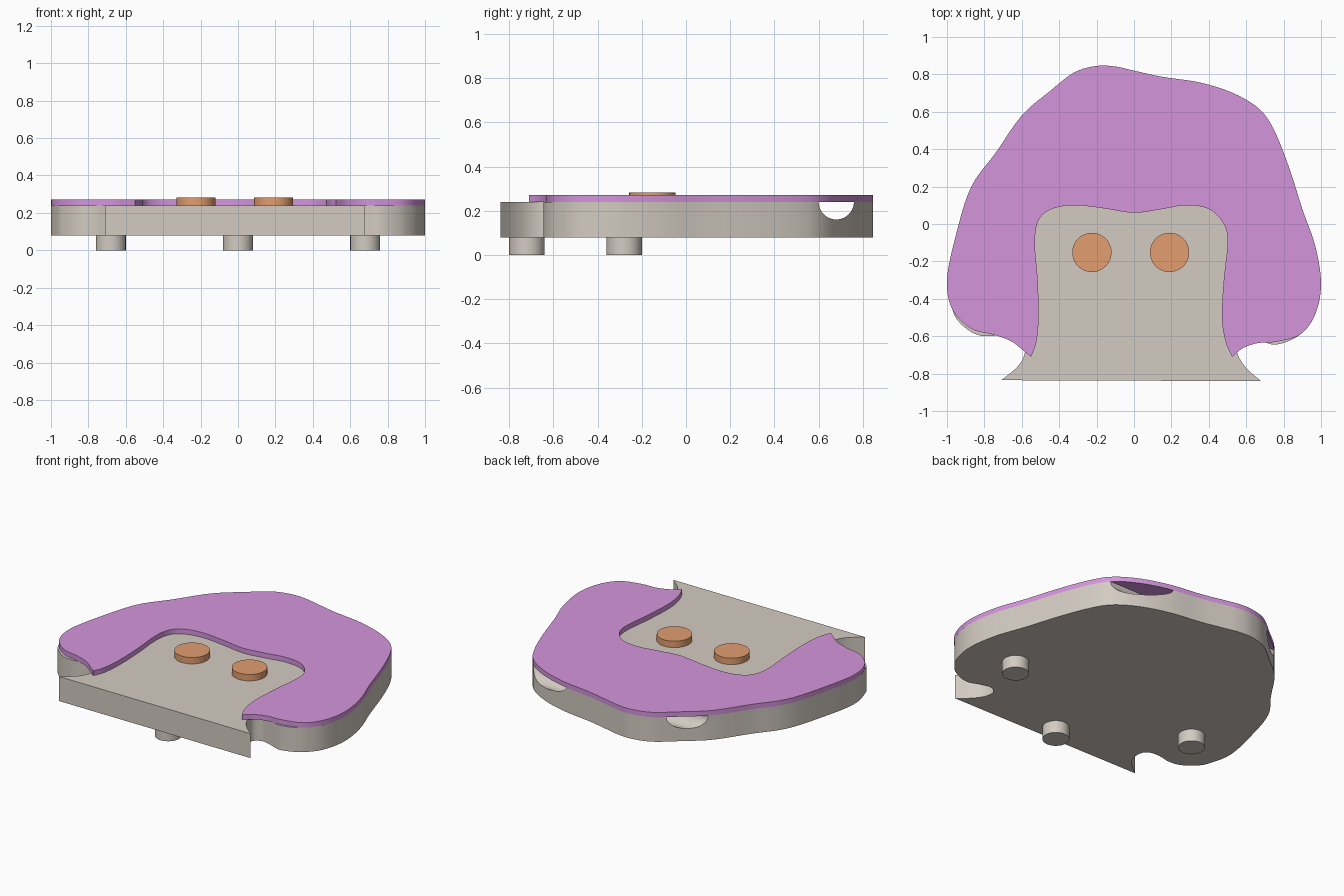
import bpy, bmesh, math
from mathutils import Vector

if "Cube" in bpy.data.objects:
    bpy.data.objects.remove(bpy.data.objects["Cube"])


def material(name, rgb):
    m = bpy.data.materials.new(name)
    m.diffuse_color = (*rgb, 1)
    m.use_nodes = True
    m.node_tree.nodes["Principled BSDF"].inputs["Base Color"].default_value = m.diffuse_color
    return m


GREY = material("warm grey", (0.65, 0.60, 0.54))
PURPLE = material("orchid purple", (0.66, 0.30, 0.72))
ORANGE = material("soft orange", (0.76, 0.34, 0.16))


def spline(pts, steps=5):
    """Smooth open curve through the points (Catmull-Rom)."""
    p = [Vector(q) for q in pts]
    p = [p[0] * 2 - p[1]] + p + [p[-1] * 2 - p[-2]]
    out = []
    for a, b, c, d in zip(p, p[1:], p[2:], p[3:]):
        for i in range(steps):
            t = i / steps
            out.append(0.5 * (2 * b + (c - a) * t + (2 * a - 5 * b + 4 * c - d) * t * t
                              + (3 * b - a - 3 * c + d) * t ** 3))
    return out + [p[-2]]


def smooth(ob):
    bpy.ops.object.select_all(action='DESELECT')
    ob.select_set(True)
    bpy.context.view_layer.objects.active = ob
    bpy.ops.object.shade_smooth_by_angle(angle=math.radians(35))


def extrude(name, outline, z0, z1, mat):
    bm = bmesh.new()
    face = bm.faces.new([bm.verts.new((p.x, p.y, z0)) for p in outline])
    res = bmesh.ops.extrude_face_region(bm, geom=[face], use_keep_orig=True)
    for v in res["geom"]:
        if isinstance(v, bmesh.types.BMVert):
            v.co.z = z1
    bmesh.ops.remove_doubles(bm, verts=bm.verts, dist=0.0005)
    bmesh.ops.recalc_face_normals(bm, faces=bm.faces)
    me = bpy.data.meshes.new(name)
    bm.to_mesh(me)
    bm.free()
    ob = bpy.data.objects.new(name, me)
    bpy.context.collection.objects.link(ob)
    me.materials.append(mat)
    smooth(ob)
    return ob


def disc(name, x, y, r, z0, z1, mat):
    bpy.ops.mesh.primitive_cylinder_add(vertices=48, radius=r, depth=z1 - z0,
                                        location=(x, y, (z0 + z1) / 2))
    ob = bpy.context.object
    ob.name = name
    ob.data.materials.append(mat)
    smooth(ob)


# Outer contour shared by hood and base, right side over the back to the left
outer = [(0.97, -0.48), (1.0, -0.32), (0.97, -0.12), (0.9, 0.08), (0.83, 0.3),
         (0.75, 0.5), (0.67, 0.615), (0.53, 0.7), (0.35, 0.757), (0.15, 0.787),
         (0, 0.82), (-0.1, 0.842), (-0.2, 0.845), (-0.32, 0.81), (-0.45, 0.71),
         (-0.6, 0.58), (-0.74, 0.38), (-0.87, 0.2), (-0.95, -0.05), (-1.0, -0.3),
         (-0.97, -0.46)]

# Purple hood: contour plus pointed cheek tips, with the face opening cut in
hood_right = [(0.525, -0.71), (0.58, -0.665), (0.66, -0.637), (0.76, -0.63), (0.89, -0.59)]
hood_left = [(-0.87, -0.56), (-0.75, -0.592), (-0.66, -0.625), (-0.6, -0.67), (-0.55, -0.71)]
opening = [(-0.55, -0.71), (-0.522, -0.63), (-0.51, -0.5), (-0.515, -0.3), (-0.53, -0.1),
           (-0.51, 0.02), (-0.44, 0.08), (-0.32, 0.1), (-0.17, 0.085), (0, 0.06),
           (0.15, 0.08), (0.28, 0.1), (0.4, 0.08), (0.48, 0.0), (0.5, -0.1),
           (0.48, -0.3), (0.47, -0.5), (0.49, -0.63), (0.525, -0.71)]
extrude("hood", spline(hood_right + outer + hood_left)[:-1] + spline(opening)[:-1],
        0.24, 0.272, PURPLE)

# Grey base: contour with rounded lobes, necks and a straight front edge
base_right = [(0.68, -0.84), (0.61, -0.78), (0.56, -0.71), (0.55, -0.64), (0.6, -0.605),
              (0.67, -0.62), (0.75, -0.645), (0.84, -0.62), (0.91, -0.57)]
base_left = [(-0.93, -0.53), (-0.85, -0.588), (-0.77, -0.6), (-0.68, -0.585),
             (-0.61, -0.595), (-0.58, -0.64), (-0.59, -0.71), (-0.63, -0.77), (-0.71, -0.835)]
base = extrude("base", spline(base_right + outer + base_left), 0.08, 0.24, GREY)

# Half-round channel through the base under the back of the hood
bpy.ops.mesh.primitive_cylinder_add(vertices=48, radius=0.08, depth=2.6,
                                    location=(0, 0.68, 0.241), rotation=(0, math.pi / 2, 0))
cutter = bpy.context.object
cutter.hide_render = True
mod = base.modifiers.new("channel", 'BOOLEAN')
mod.operation = 'DIFFERENCE'
mod.solver = 'EXACT'
mod.object = cutter
bpy.context.view_layer.objects.active = base
bpy.ops.object.modifier_apply(modifier=mod.name)
bpy.data.objects.remove(cutter)
smooth(base)

# Eyes
for side, x in (("left", -0.225), ("right", 0.19)):
    disc("eye_" + side, x, -0.152, 0.105, 0.24, 0.282, ORANGE)

# Three short feet
for side, x, y in (("left", -0.68, -0.28), ("right", 0.68, -0.28), ("front", 0, -0.72)):
    disc("foot_" + side, x, y, 0.08, 0, 0.08, GREY)
